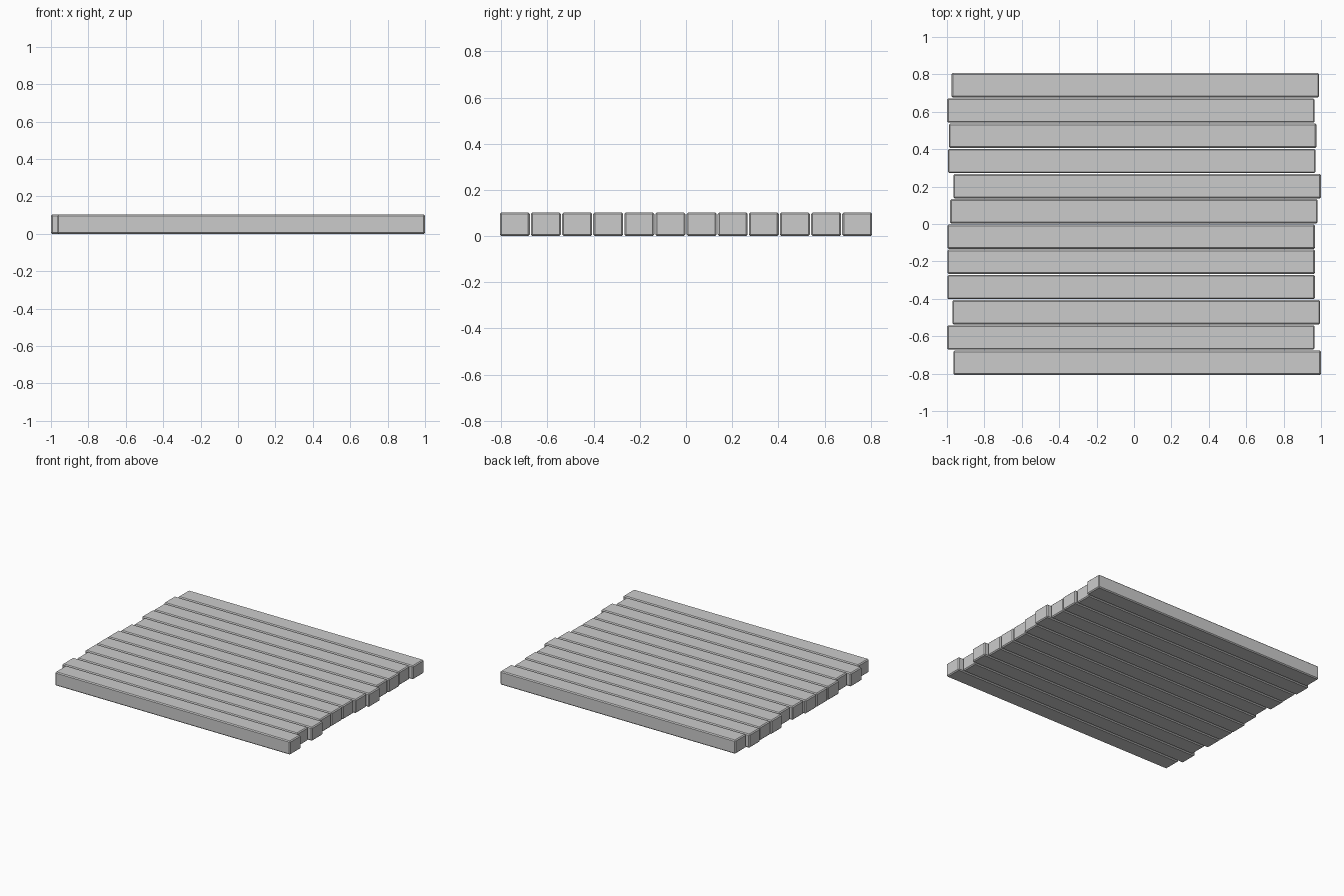
import bpy

if "Cube" in bpy.data.objects:
    bpy.data.objects.remove(bpy.data.objects["Cube"])

LENGTH, WIDTH, HEIGHT, PITCH = 1.966, 0.13, 0.103, 0.1348
# sideways slip of each plank, front to back
SLIPS = [0.017, -0.017, 0.012, -0.015, -0.015, -0.015,
         -0.001, 0.017, -0.012, -0.007, -0.017, 0.007]


def plank(index, slip):
    y = (index - (len(SLIPS) - 1) / 2) * PITCH
    bpy.ops.mesh.primitive_cube_add(size=1, location=(slip, y, HEIGHT / 2))
    ob = bpy.context.object
    ob.name = f"plank_{index + 1}"
    ob.scale = (LENGTH, WIDTH, HEIGHT)
    bpy.ops.object.transform_apply(location=False, rotation=False, scale=True)
    # small chamfer on every edge
    bevel = ob.modifiers.new("edge_chamfer", 'BEVEL')
    bevel.width = 0.007
    bevel.segments = 1


# row of loose planks
for i, s in enumerate(SLIPS):
    plank(i, s)
